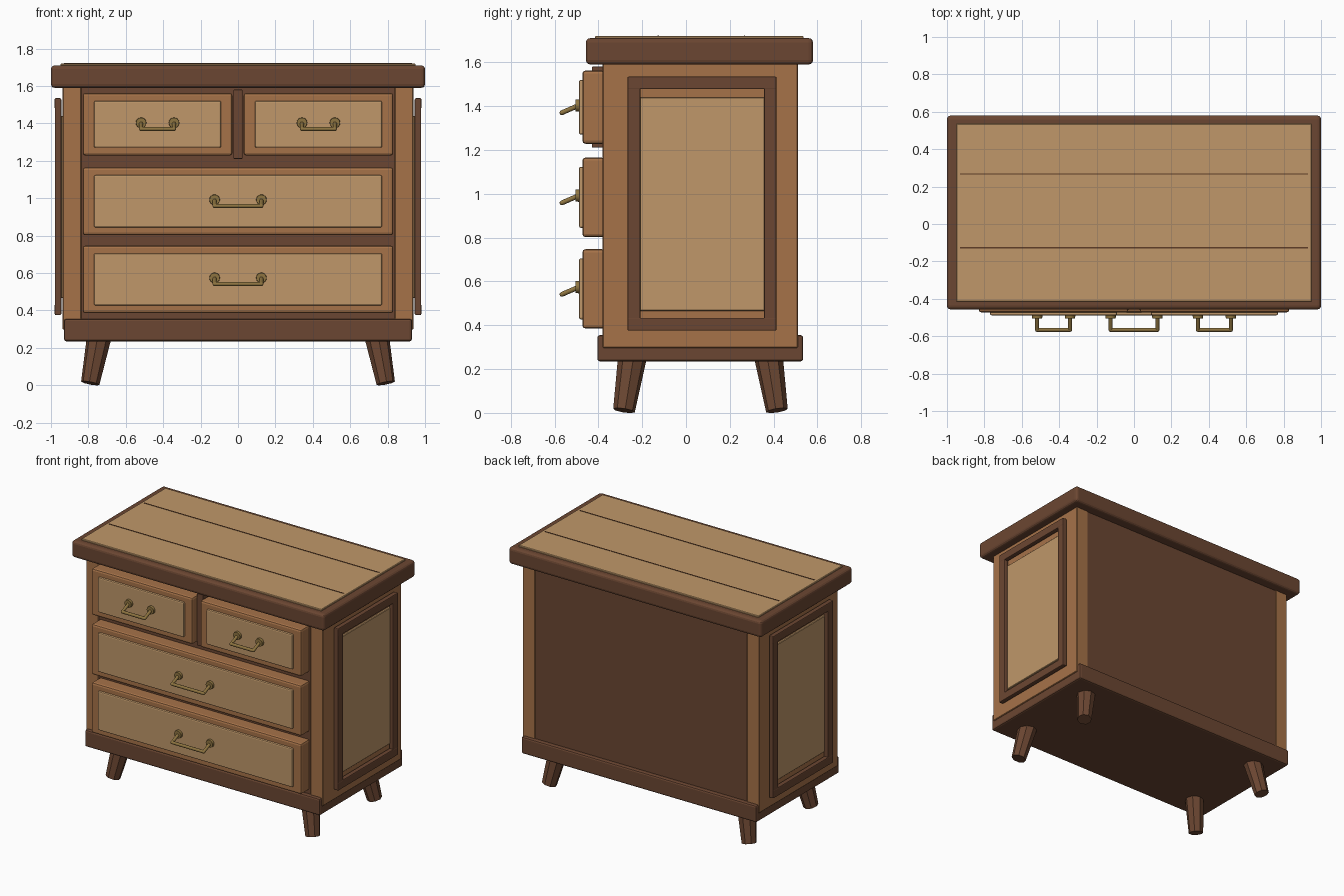
import bpy, math
from mathutils import Vector

if "Cube" in bpy.data.objects:
    bpy.data.objects.remove(bpy.data.objects["Cube"])


def material(name, rgb):
    m = bpy.data.materials.new(name)
    m.diffuse_color = (*[(c / 255) ** 2.2 for c in rgb], 1)
    m.use_nodes = True
    m.node_tree.nodes["Principled BSDF"].inputs["Base Color"].default_value = m.diffuse_color
    return m


DARK = material("dark_wood", (107, 72, 53))
MID = material("mid_wood", (165, 114, 74))
LIGHT = material("light_wood", (190, 150, 105))
LINE = material("plank_gap", (95, 62, 42))
BRASS = material("aged_brass", (140, 115, 66))


def finish(ob, name, mat, bevel=0, segments=2):
    ob.name = name
    ob.data.materials.append(mat)
    if bevel:
        b = ob.modifiers.new("Bevel", "BEVEL")
        b.width, b.segments = bevel, segments
    return ob


def box(name, mat, x, y, z, bevel=0, segments=2):
    """Box given by its (min, max) range on each axis."""
    bpy.ops.mesh.primitive_cube_add(size=1, location=[(a + b) / 2 for a, b in (x, y, z)])
    ob = bpy.context.object
    ob.scale = [b - a for a, b in (x, y, z)]
    bpy.ops.object.transform_apply(location=False, rotation=False, scale=True)
    return finish(ob, name, mat, bevel, segments)


def rod(name, mat, a, b, r1, r2, sides, smooth=True):
    """Round or tapered bar from a to b."""
    a, b = Vector(a), Vector(b)
    d = b - a
    bpy.ops.mesh.primitive_cone_add(vertices=sides, radius1=r1, radius2=r2,
                                    depth=d.length, location=(a + b) / 2)
    ob = bpy.context.object
    ob.rotation_euler = d.to_track_quat("Z", "Y").to_euler()
    if smooth:
        bpy.ops.object.shade_smooth_by_angle(angle=math.radians(40))
    return finish(ob, name, mat)


# Carcass: dark core between side boards
box("carcass", DARK, (-0.84, 0.84), (-0.375, 0.505), (0.3, 1.6))
box("base_plinth", DARK, (-0.93, 0.93), (-0.405, 0.535), (0.235, 0.355), 0.012)
box("drawer_divider", DARK, (-0.025, 0.025), (-0.43, -0.36), (1.21, 1.58), 0.005)

# Table top with planked inlay
box("top_slab", DARK, (-1, 1), (-0.457, 0.58), (1.59, 1.71), 0.02, 3)
box("top_inlay", LIGHT, (-0.95, 0.95), (-0.415, 0.537), (1.70, 1.72), 0.004, 1)
for y in (-0.127, 0.267):
    box("plank_gap", LINE, (-0.93, 0.93), (y - 0.003, y + 0.003), (1.715, 1.7225))

# Sides: board, framed panel
for s in (-1, 1):
    def span(a, b):
        return tuple(sorted((s * a, s * b)))
    box("side_board", MID, span(0.838, 0.937), (-0.38, 0.51), (0.297, 1.6), 0.004, 1)
    box("side_panel", LIGHT, span(0.92, 0.952), (-0.235, 0.385), (0.466, 1.44), 0.004, 1)
    for z in ((0.375, 0.434), (1.477, 1.535)):
        box("side_frame_rail", DARK, span(0.946, 0.98), (-0.267, 0.413), z, 0.006)
    for y in ((-0.267, -0.208), (0.356, 0.413)):
        box("side_frame_stile", DARK, span(0.945, 0.979), y, (0.376, 1.534), 0.006)


def drawer(cx, half, z0, z1, grip):
    """Drawer front with raised panel and a hanging pull."""
    box("drawer_front", MID, (cx - half, cx + half), (-0.473, -0.37), (z0, z1), 0.014)
    box("drawer_panel", LIGHT, (cx - half + 0.06, cx + half - 0.06), (-0.488, -0.46),
        (z0 + 0.042, z1 - 0.042), 0.008)
    zc = (z0 + z1) / 2 + 0.008
    ends = []
    for s in (-1, 1):
        x = cx + s * grip
        rod("handle_rose", BRASS, (x, -0.48, zc), (x, -0.505, zc), 0.029, 0.027, 16)
        end = (x, -0.566, zc - 0.033)
        rod("handle_arm", BRASS, (x, -0.49, zc), end, 0.011, 0.011, 10)
        bpy.ops.mesh.primitive_uv_sphere_add(segments=10, ring_count=6, radius=0.011, location=end)
        bpy.ops.object.shade_smooth()
        finish(bpy.context.object, "handle_corner", BRASS)
        ends.append(end)
    rod("handle_bar", BRASS, *ends, 0.011, 0.011, 10)


for cx in (-0.43, 0.43):
    drawer(cx, 0.4, 1.228, 1.562, 0.088)
drawer(0, 0.83, 0.802, 1.165, 0.125)
drawer(0, 0.83, 0.385, 0.747, 0.125)

# Splayed tapered legs
for sx in (-1, 1):
    for sy in (-1, 1):
        rod("leg", DARK, (sx * 0.79, 0.066 + sy * 0.349, 0.011),
            (sx * 0.742, 0.066 + sy * 0.31, 0.26), 0.05, 0.066, 8, False)
